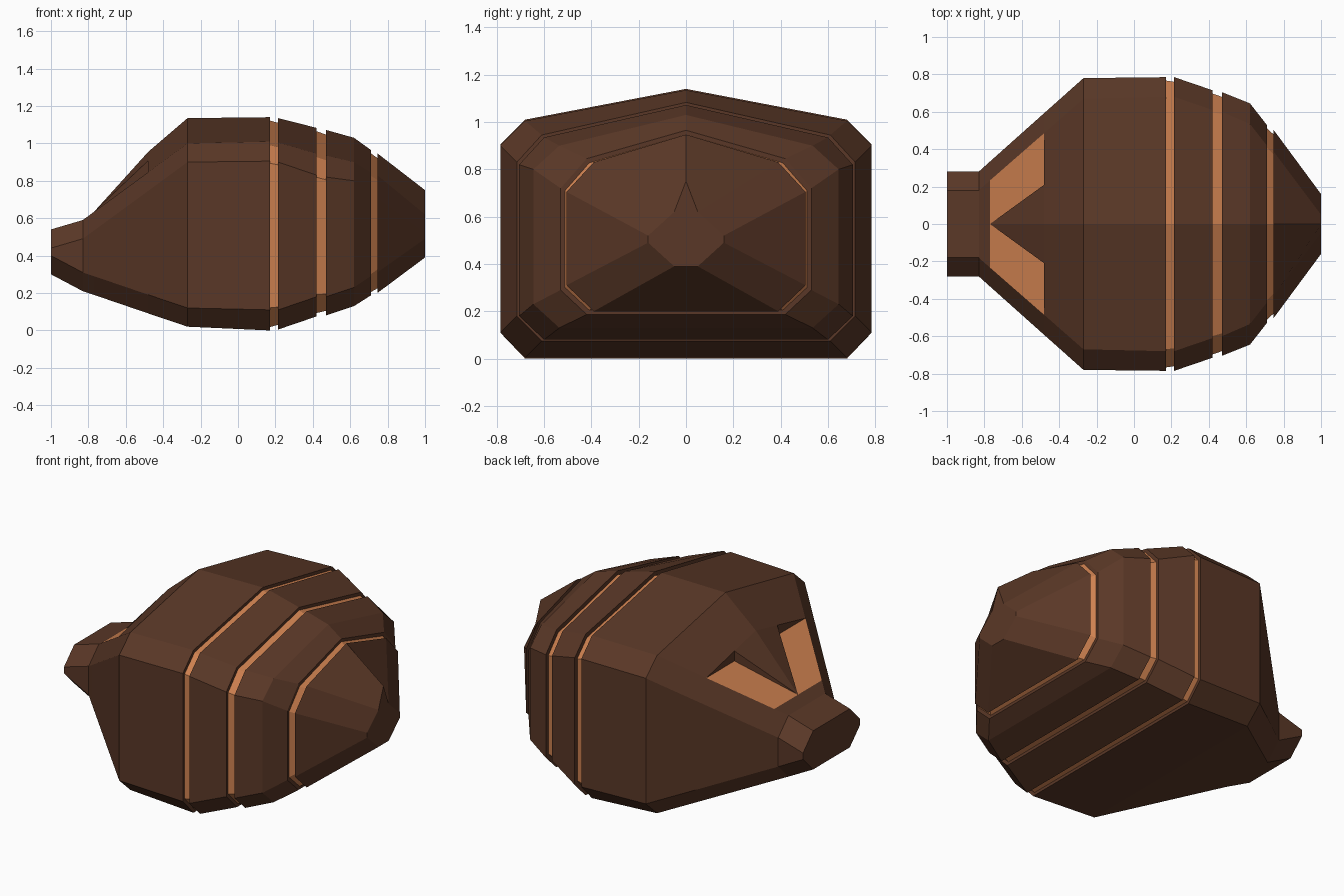
import bpy
import bmesh

if "Cube" in bpy.data.objects:
    bpy.data.objects.remove(bpy.data.objects["Cube"])


def material(name, rgb):
    m = bpy.data.materials.new(name)
    m.diffuse_color = (*rgb, 1)
    m.use_nodes = True
    m.node_tree.nodes["Principled BSDF"].inputs["Base Color"].default_value = m.diffuse_color
    return m


BROWN = material("dark_brown", (0.102, 0.039, 0.020))
ORANGE = material("copper_orange", (0.62, 0.22, 0.08))


def finish(name, bm):
    bmesh.ops.remove_doubles(bm, verts=bm.verts, dist=1e-5)
    bmesh.ops.recalc_face_normals(bm, faces=bm.faces)
    mesh = bpy.data.meshes.new(name)
    bm.to_mesh(mesh)
    bm.free()
    mesh.materials.append(BROWN)
    mesh.materials.append(ORANGE)
    obj = bpy.data.objects.new(name, mesh)
    bpy.context.collection.objects.link(obj)
    return obj


def section(x, w, ws, ridge, shoulder, side, low, bottom):
    """Nine-sided body section, mirrored across y = 0."""
    half = [(ws, shoulder), (w, side), (w, low), (ws, bottom)]
    pts = [(0, ridge)] + half + [(-y, z) for y, z in reversed(half)]
    return [(x, y, z) for y, z in pts]


def inset(r, d):
    x, w, ws, ridge, shoulder, side, low, bottom = r
    return (x, w - d, ws - d * 0.6, ridge - d, shoulder - d, side - d * 0.6,
            low + d * 0.6, bottom + d)


# Rings from snout to tail: x, width, shoulder width, ridge, shoulder, side, low, bottom
snout = [(-1.0, .28, .18, .54, .54, .44, .40, .30),
         (-.83, .28, .18, .59, .59, .49, .31, .21),
         (-.77, .334, .233, .634, .634, .534, .29, .19),
         (-.48, .593, .486, .846, .846, .746, .191, .091)]
brow = [(-.48, .593, .486, .955, .846, .746, .191, .091),
        (-.27, .78, .67, 1.135, 1.0, .90, .12, .02)]
# Each stripe groove is a front ring and a back ring
grooves = [((.17, .785, .68, 1.14, 1.01, .905, .11, 0.0),
            (.215, .785, .68, 1.135, 1.005, .90, .11, .005)),
           ((.42, .715, .61, 1.083, .945, .83, .18, .075),
            (.47, .705, .60, 1.072, .935, .82, .18, .08))]
hip = (.62, .645, .535, 1.03, .90, .80, .23, .13)
tail_groove = ((.71, .53, .42, .965, .845, .72, .29, .187),
               (.745, .505, .39, .947, .83, .705, .31, .20))
tail_tip = (1.0, .16, .05, .75, .62, .52, .49, .39)

rings = snout + brow
stripes = set()


def add_groove(front, back):
    rings.extend([front, inset(front, .018), inset(back, .025), back])
    stripes.add(len(rings) - 3)


for pair in grooves:
    add_groove(*pair)
rings.append(hip)
add_groove(*tail_groove)
rings.append(tail_tip)

# Faceted body with copper grooves and eye pockets
bm = bmesh.new()
loops = [[bm.verts.new(p) for p in section(*r)] for r in rings]
n = len(loops[0])
for i, (a, b) in enumerate(zip(loops, loops[1:])):
    for j in range(n):
        k = (j + 1) % n
        f = bm.faces.new((a[j], a[k], b[k], b[j]))
        eye = i == 2 and j in (0, n - 1)
        f.material_index = int(i in stripes or eye)
bm.faces.new(loops[0])
bm.faces.new(loops[-1])
finish("body", bm)

# Raised wedge between the eyes
bm = bmesh.new()
tip = bm.verts.new((-.77, 0, .634))
ridge = bm.verts.new((-.48, 0, .955))
left, right = [bm.verts.new((-.48, y, .908)) for y in (.21, -.21)]
low_l, low_r = [bm.verts.new((-.48, y, .845)) for y in (.21, -.21)]
for f in ((tip, ridge, left), (tip, right, ridge), (tip, left, low_l),
          (tip, low_r, right), (tip, low_l, low_r),
          (ridge, right, low_r, low_l, left)):
    bm.faces.new(f)
finish("brow_wedge", bm)
